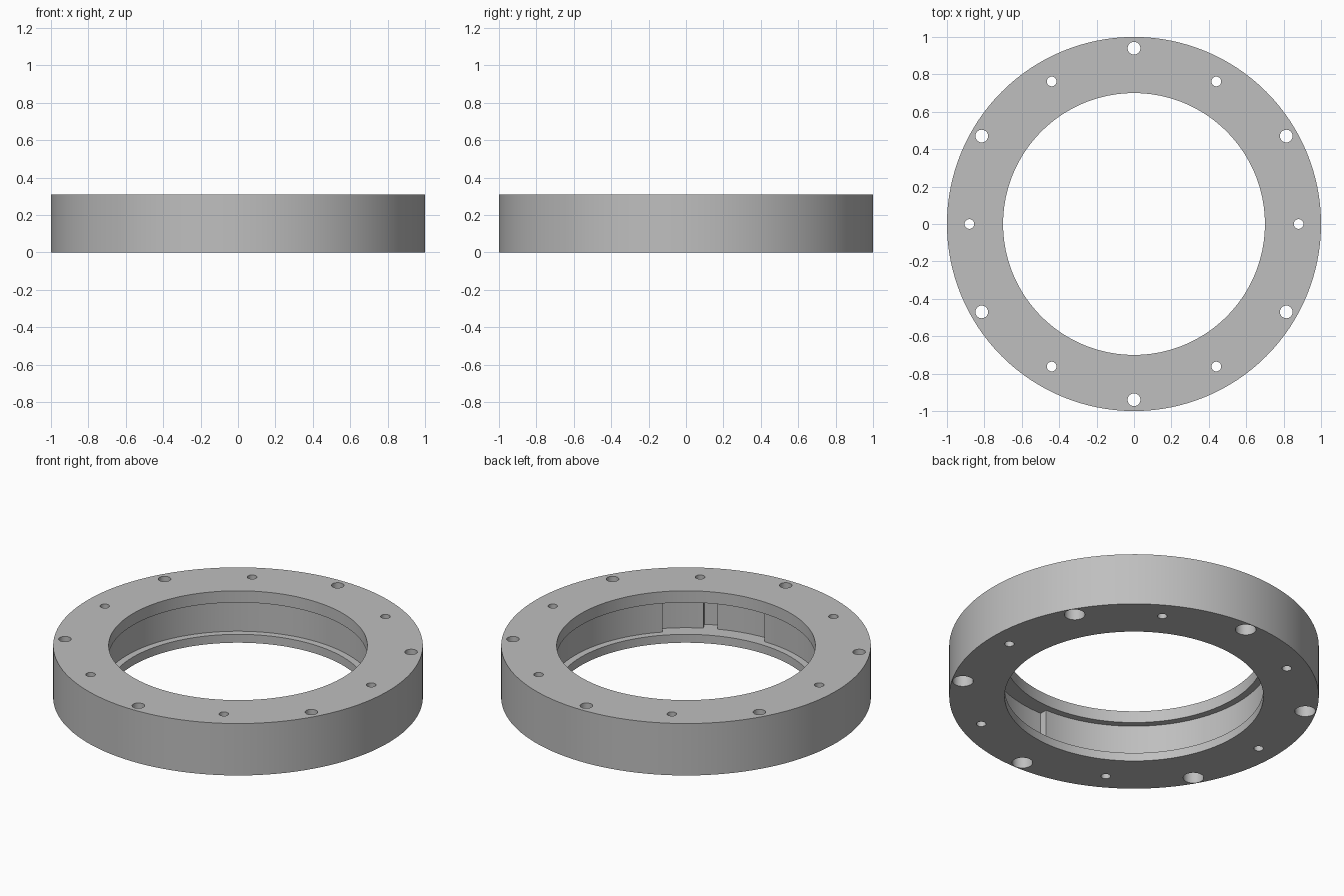
import bpy, bmesh
from math import sin, cos, pi, radians

cube = bpy.data.objects.get("Cube")
if cube:
    bpy.data.objects.remove(cube, do_unlink=True)

HEIGHT = 0.31
SIDES = 128


def stack(bm, rings):
    """Skin a stack of matching point rings into a closed solid."""
    rows = [[bm.verts.new(p) for p in ring] for ring in rings]
    count = len(rows[0])
    for low, high in zip(rows, rows[1:]):
        for i in range(count):
            j = (i + 1) % count
            bm.faces.new((low[i], low[j], high[j], high[i]))
    bm.faces.new(rows[0][::-1])
    bm.faces.new(rows[-1])


def lathe(bm, profile, sides, cx=0.0, cy=0.0):
    """Turn (radius, z) points around a vertical axis."""
    stack(bm, [[(cx + r * cos(2 * pi * i / sides), cy + r * sin(2 * pi * i / sides), z)
                for i in range(sides)] for r, z in profile])


def make_object(name, bm):
    bmesh.ops.recalc_face_normals(bm, faces=bm.faces)
    mesh = bpy.data.meshes.new(name)
    bm.to_mesh(mesh)
    bm.free()
    obj = bpy.data.objects.new(name, mesh)
    bpy.context.collection.objects.link(obj)
    return obj


# Solid disc that becomes the flange
bm = bmesh.new()
lathe(bm, [(1, 0), (1, HEIGHT)], SIDES)
flange = make_object("flange_ring", bm)

# Central bore and two alternating bolt circles
bm = bmesh.new()
lathe(bm, [(0.70, -0.1), (0.70, HEIGHT + 0.1)], SIDES)
for k in range(6):
    a = radians(30 + 60 * k)
    lathe(bm, [(0.056, -0.1), (0.056, 0.07), (0.034, 0.07), (0.034, HEIGHT + 0.1)],
          32, 0.94 * cos(a), 0.94 * sin(a))
    a = radians(60 * k)
    lathe(bm, [(0.026, -0.1), (0.026, HEIGHT + 0.1)], 32, 0.88 * cos(a), 0.88 * sin(a))
holes = make_object("hole_cutter", bm)


# Inner groove with a deeper pocket and a narrow slot in its wall
def groove_radius(step):
    if 104 <= step < 106:
        return 0.835
    return 0.785 if 96 <= step < 112 else 0.74


outline = []
for step in range(SIDES):
    r = groove_radius(step)
    if r != groove_radius((step - 1) % SIDES):
        outline.append((groove_radius(step - 1), step))
    outline.append((r, step))
bm = bmesh.new()
stack(bm, [[(r * cos(2 * pi * s / SIDES), r * sin(2 * pi * s / SIDES), z)
            for r, s in outline] for z in (0.05, 0.24)])
groove = make_object("groove_cutter", bm)

# Cut the flange, then drop the cutters
bpy.ops.object.select_all(action='DESELECT')
bpy.context.view_layer.objects.active = flange
flange.select_set(True)
for cutter in (holes, groove):
    mod = flange.modifiers.new(cutter.name, 'BOOLEAN')
    mod.operation = 'DIFFERENCE'
    mod.solver = 'EXACT'
    mod.object = cutter
    bpy.ops.object.modifier_apply(modifier=mod.name)
    bpy.data.objects.remove(cutter, do_unlink=True)
bpy.ops.object.shade_smooth_by_angle(angle=radians(30))

# Plain grey metal
grey = bpy.data.materials.new("machined_grey")
grey.use_nodes = True
colour = (0.52, 0.52, 0.52, 1)
grey.diffuse_color = colour
grey.node_tree.nodes["Principled BSDF"].inputs["Base Color"].default_value = colour
flange.data.materials.clear()
flange.data.materials.append(grey)
